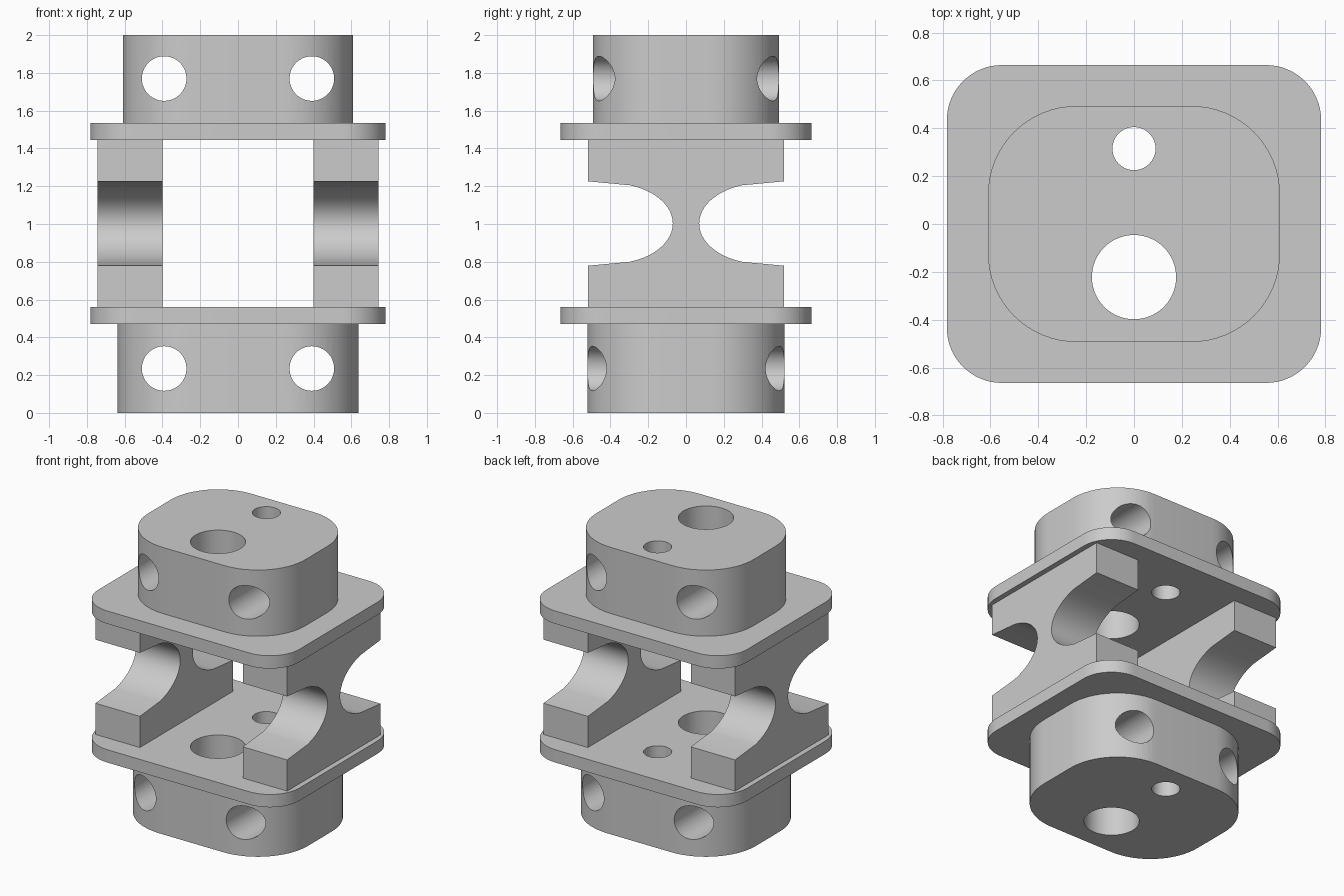
import bpy, bmesh
from math import sin, cos, pi, radians
from mathutils import Matrix

if "Cube" in bpy.data.objects:
    bpy.data.objects.remove(bpy.data.objects["Cube"], do_unlink=True)

grey = bpy.data.materials.new("light grey")
grey.use_nodes = True
grey.diffuse_color = (0.6, 0.6, 0.6, 1)
grey.node_tree.nodes["Principled BSDF"].inputs["Base Color"].default_value = (0.6, 0.6, 0.6, 1)


def prism(name, outline, low, high, matrix=Matrix()):
    """Extrude a flat outline along local z, then place it with a matrix."""
    bm = bmesh.new()
    face = bm.faces.new([bm.verts.new((u, v, low)) for u, v in outline])
    moved = bmesh.ops.extrude_face_region(bm, geom=[face])["geom"]
    top = [v for v in moved if isinstance(v, bmesh.types.BMVert)]
    bmesh.ops.translate(bm, verts=top, vec=(0, 0, high - low))
    bmesh.ops.recalc_face_normals(bm, faces=bm.faces)
    bm.transform(matrix)
    mesh = bpy.data.meshes.new(name)
    bm.to_mesh(mesh)
    bm.free()
    obj = bpy.data.objects.new(name, mesh)
    obj.data.materials.append(grey)
    bpy.context.collection.objects.link(obj)
    return obj


def circle(x, y, r, steps=64):
    return [(x + r * cos(2 * pi * i / steps), y + r * sin(2 * pi * i / steps))
            for i in range(steps)]


def rounded_rect(hx, hy, r, steps=16):
    points = []
    for quarter, (sx, sy) in enumerate([(1, 1), (-1, 1), (-1, -1), (1, -1)]):
        for i in range(steps + 1):
            a = (quarter + i / steps) * pi / 2
            points.append((sx * (hx - r) + r * cos(a), sy * (hy - r) + r * sin(a)))
    return points


def activate(obj):
    bpy.ops.object.select_all(action='DESELECT')
    obj.select_set(True)
    bpy.context.view_layer.objects.active = obj


def drill(obj, cutters):
    activate(obj)
    for cutter in cutters:
        mod = obj.modifiers.new("hole", 'BOOLEAN')
        mod.operation, mod.solver, mod.object = 'DIFFERENCE', 'EXACT', cutter
        bpy.ops.object.modifier_apply(modifier=mod.name)
        bpy.data.objects.remove(cutter, do_unlink=True)


def smooth(obj):
    activate(obj)
    bpy.ops.object.shade_smooth_by_angle(angle=radians(30))


def shaft_cutters():
    # Large and small vertical holes through the whole stack
    return [prism("shaft_cutter", circle(0, y, r), -0.5, 2.5)
            for y, r in ((-0.222, 0.176), (0.315, 0.09))]


# End blocks with vertical and front-to-back holes
along_y = Matrix.Rotation(pi / 2, 4, 'X')
for name, hx, hy, r, low, high, hole_z in (
        ("lower_block", 0.638, 0.522, 0.39, 0, 0.47, 0.235),
        ("upper_block", 0.61, 0.493, 0.37, 1.535, 2, 1.77)):
    block = prism(name, rounded_rect(hx, hy, r), low, high)
    cross = [prism("cross_cutter", circle(x, hole_z, 0.118), -1, 1, along_y)
             for x in (-0.391, 0.391)]
    drill(block, shaft_cutters() + cross)
    smooth(block)

# Flange plates
for name, low in (("lower_plate", 0.47), ("upper_plate", 1.445)):
    plate = prism(name, rounded_rect(0.782, 0.664, 0.23), low, low + 0.09)
    drill(plate, shaft_cutters())
    smooth(plate)

# Side webs, waisted by a rounded scoop at the front and back
scoop = [(0.518, -0.222)]
for i in range(33):
    a = radians(-72 + 144 * i / 32)
    scoop.append((0.4 - 0.33 * cos(a), 0.212 * sin(a)))
scoop.append((0.518, 0.222))
edge = [(0.518, -0.44)] + scoop + [(0.518, 0.44)]
outline = edge + [(-y, -z) for y, z in edge]

# Local (u, v, w) becomes world (y, z, x)
side_on = Matrix(((0, 0, 1, 0), (1, 0, 0, 0), (0, 1, 0, 1.0025), (0, 0, 0, 1)))
for name, low, high in (("right_web", -0.745, -0.4), ("left_web", 0.4, 0.745)):
    web = prism(name, [(y, z * 0.4425 / 0.44) for y, z in outline], low, high, side_on)
    smooth(web)
